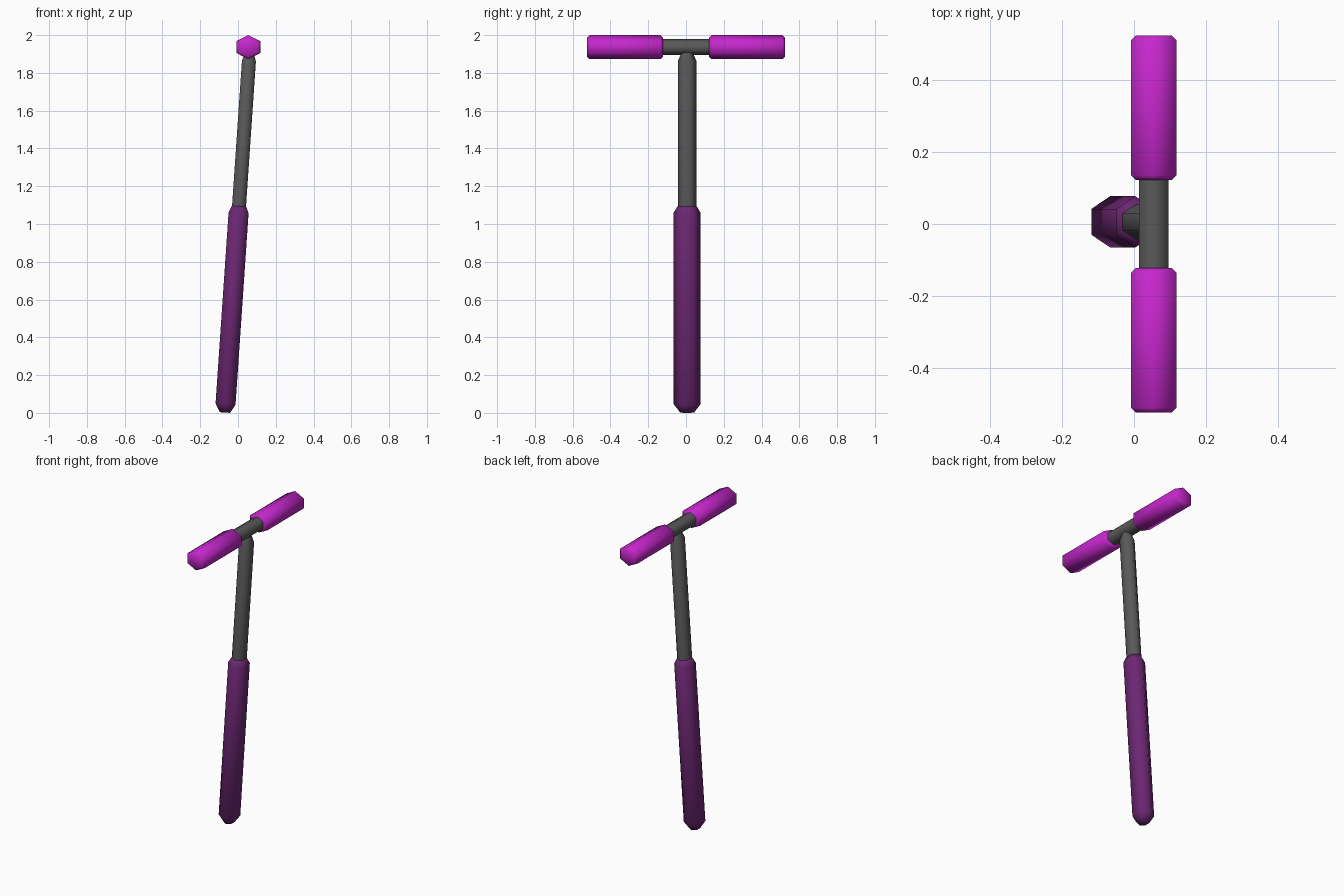
import bpy, bmesh, math
from mathutils import Vector, Matrix

if "Cube" in bpy.data.objects:
    bpy.data.objects.remove(bpy.data.objects["Cube"])


def material(name, rgb):
    m = bpy.data.materials.new(name)
    m.diffuse_color = (*rgb, 1)
    m.use_nodes = True
    m.node_tree.nodes["Principled BSDF"].inputs["Base Color"].default_value = m.diffuse_color
    return m


def hex_rod(name, sections, matrix, mat):
    """Six-sided rod; sections = (height, corner radius, flat half-width)."""
    bm = bmesh.new()
    rings = []
    for h, corner, flat in sections:
        ring = []
        for i in range(6):
            a = math.radians(30 + 60 * i)
            x = flat * math.cos(a) / math.cos(math.radians(30))
            ring.append(bm.verts.new((x, corner * math.sin(a), h)))
        rings.append(ring)
    for lo, hi in zip(rings, rings[1:]):
        for i in range(6):
            j = (i + 1) % 6
            bm.faces.new((lo[i], lo[j], hi[j], hi[i]))
    bm.faces.new(rings[0][::-1])
    bm.faces.new(rings[-1])
    mesh = bpy.data.meshes.new(name)
    bm.to_mesh(mesh)
    bm.free()
    ob = bpy.data.objects.new(name, mesh)
    bpy.context.collection.objects.link(ob)
    ob.matrix_world = matrix
    mesh.materials.append(mat)
    bpy.ops.object.select_all(action='DESELECT')
    ob.select_set(True)
    bpy.context.view_layer.objects.active = ob
    bpy.ops.object.shade_smooth_by_angle(angle=math.radians(70))
    return ob


magenta = material("magenta", (0.56, 0.02, 0.6))
purple = material("purple", (0.15, 0.02, 0.17))
steel = material("dark_grey", (0.1, 0.1, 0.1))

# leaning shaft: sleeve at the bottom, bare post above
lean = Matrix.Translation((-0.069, 0.006, 0.002)) @ Matrix.Rotation(math.radians(3.9), 4, 'Y')
hex_rod("lower_sleeve", [(0, 0.037, 0.027), (0.045, 0.0715, 0.053),
                         (1.06, 0.0715, 0.053), (1.095, 0.05, 0.038)], lean, purple)
hex_rod("post", [(1.03, 0.049, 0.037), (1.865, 0.049, 0.037),
                 (1.915, 0.028, 0.021)], lean, steel)

# crossbar with a grip on each side
for side, label in ((1, "back"), (-1, "front")):
    axis = Matrix.Translation((0.055, 0, 1.9365)) @ Matrix.Rotation(math.radians(-90 * side), 4, 'X')
    hex_rod("grip_" + label, [(0.122, 0.05, 0.05), (0.135, 0.0635, 0.063),
                              (0.511, 0.0635, 0.063), (0.524, 0.05, 0.05)], axis, magenta)
    if side == 1:
        hex_rod("crossbar", [(-0.15, 0.043, 0.041), (0.15, 0.043, 0.041)], axis, steel)
